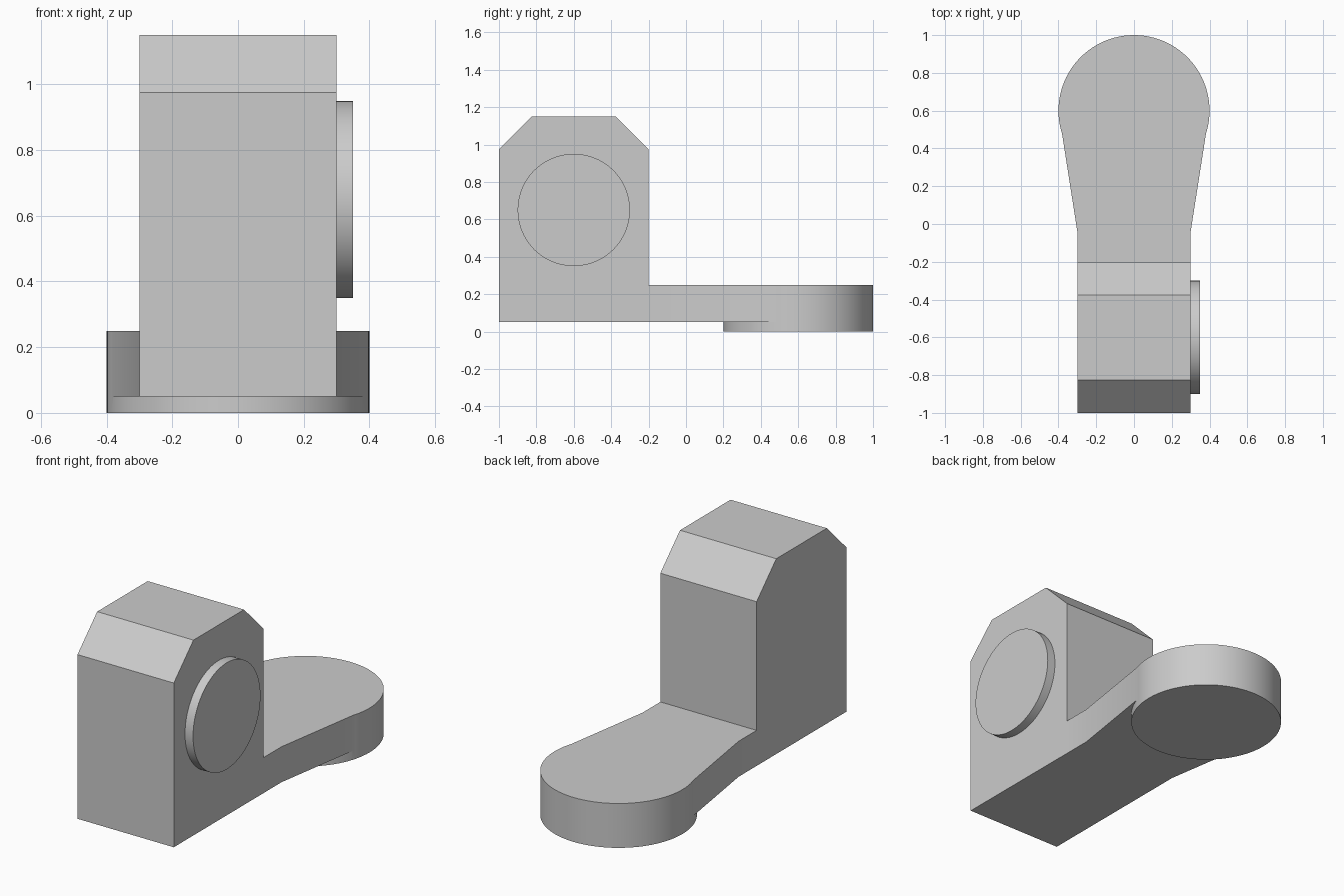
import bpy, bmesh, math
from mathutils import Vector

cube = bpy.data.objects.get("Cube")
if cube:
    bpy.data.objects.remove(cube, do_unlink=True)

GREY = (0.6, 0.6, 0.6, 1.0)
grey = bpy.data.materials.new("light_grey")
grey.use_nodes = True
grey.diffuse_color = GREY
grey.node_tree.nodes["Principled BSDF"].inputs["Base Color"].default_value = GREY


def prism(name, outline, depth):
    """Extrude a flat outline of 3D points along a depth vector."""
    bm = bmesh.new()
    base = bm.faces.new([bm.verts.new(p) for p in outline])
    top = bmesh.ops.extrude_face_region(bm, geom=[base], use_keep_orig=True)["geom"]
    bmesh.ops.translate(bm, vec=Vector(depth),
                        verts=[g for g in top if isinstance(g, bmesh.types.BMVert)])
    bmesh.ops.recalc_face_normals(bm, faces=bm.faces)
    mesh = bpy.data.meshes.new(name)
    bm.to_mesh(mesh)
    bm.free()
    mesh.materials.append(grey)
    obj = bpy.data.objects.new(name, mesh)
    bpy.context.collection.objects.link(obj)
    return obj


def select(obj):
    bpy.ops.object.select_all(action='DESELECT')
    obj.select_set(True)
    bpy.context.view_layer.objects.active = obj


def smooth(obj):
    select(obj)
    bpy.ops.object.shade_smooth_by_angle(angle=math.radians(20))


def merge(obj, other):
    select(obj)
    mod = obj.modifiers.new("union", 'BOOLEAN')
    mod.operation, mod.solver, mod.object = 'UNION', 'EXACT', other
    bpy.ops.object.modifier_apply(modifier=mod.name)
    bpy.data.objects.remove(other, do_unlink=True)


def circle(radius, count=96):
    return [(radius * math.cos(math.tau * i / count),
             radius * math.sin(math.tau * i / count)) for i in range(count)]


# Upright block with chamfered top edges
side = [(-1, .05), (-1, .975), (-.825, 1.15), (-.375, 1.15), (-.2, .975), (-.2, .05)]
body = prism("body", [(-.3, y, z) for y, z in side], (.6, 0, 0))

# Flaring arm that carries the round foot
half = [(.3, -.2), (.3, -.04), (.4, .6)]
plan = half + [(-x, y) for x, y in reversed(half)]
arm = prism("arm", [(x, y, .05) for x, y in plan], (0, 0, .2))

# Round foot, standing slightly lower than the arm
foot = prism("foot", [(x, y + .6, 0) for x, y in circle(.4)], (0, 0, .25))
merge(arm, foot)
merge(body, arm)
smooth(body)

# Round button on the left side
button = prism("side_button", [(.3, y - .6, z + .65) for y, z in circle(.3)], (.05, 0, 0))
smooth(button)
